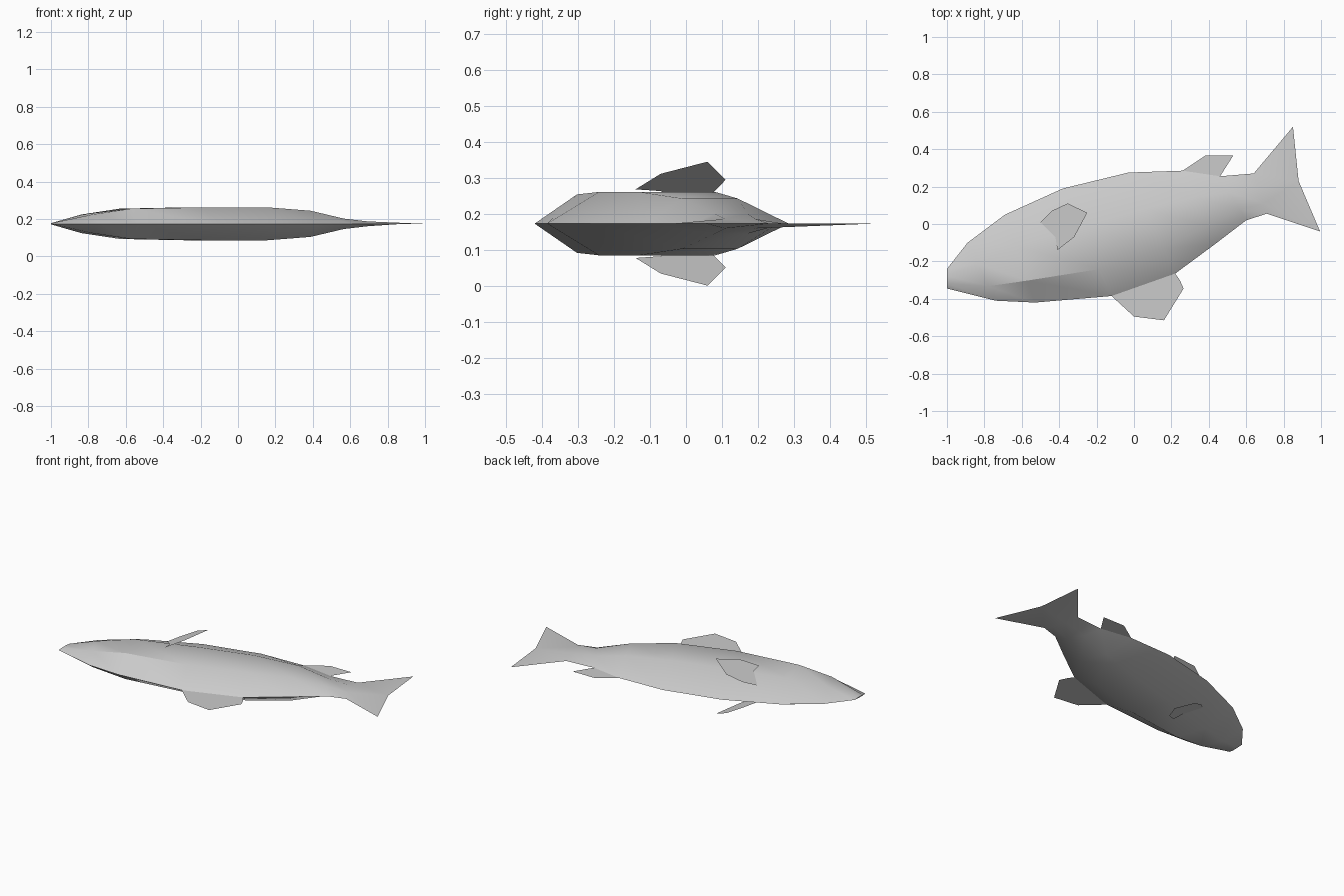
import bpy
import bmesh
from mathutils import Vector

cube = bpy.data.objects.get("Cube")
if cube:
    bpy.data.objects.remove(cube, do_unlink=True)

MID = 0.174    # height of the fish's plane of symmetry

grey = bpy.data.materials.new("pale_grey")
grey.use_nodes = True
colour = (0.6, 0.6, 0.6, 1)
grey.diffuse_color = colour
grey.node_tree.nodes["Principled BSDF"].inputs["Base Color"].default_value = colour


def finish(name, bm):
    mesh = bpy.data.meshes.new(name)
    bm.to_mesh(mesh)
    bm.free()
    mesh.materials.append(grey)
    obj = bpy.data.objects.new(name, mesh)
    bpy.context.collection.objects.link(obj)
    return obj


def plate(name, outline, height=lambda x: MID):
    """Thin fin from a flat outline, listed anticlockwise."""
    bm = bmesh.new()
    bm.faces.new([bm.verts.new((x, y, height(x))) for x, y in outline])
    return finish(name, bm)


# Body stations: back point, belly point, half thickness
stations = [
    ((-1.00, -0.24), (-1.00, -0.345), 0.003),
    ((-0.89, -0.10), (-0.74, -0.41), 0.05),
    ((-0.69, 0.05), (-0.53, -0.42), 0.081),
    ((-0.38, 0.19), (-0.12, -0.385), 0.088),
    ((-0.03, 0.275), (0.22, -0.265), 0.088),
    ((0.26, 0.285), (0.43, -0.11), 0.07),
    ((0.46, 0.255), (0.60, 0.02), 0.028),
    ((0.64, 0.27), (0.71, 0.055), 0.013),
]


def ring(back, belly, high, low, t):
    """Six-sided section: back edge, two flank ridges, belly edge, mirrored."""
    pts = [(back, 0), (high, t), (low, t), (belly, 0), (low, -t), (high, -t)]
    return [(p[0], p[1], MID + z) for p, z in pts]


rings = []
for back, belly, t in stations:
    a, b = Vector(belly), Vector(back)
    rings.append(ring(back, belly, a.lerp(b, 0.64), a.lerp(b, 0.25), t))
# Forked tail tapers to a knife edge
fork = (0.88, 0.23)
rings.append(ring((0.85, 0.52), (0.995, -0.04), fork, fork, 0))

bm = bmesh.new()
loops = [[bm.verts.new(p) for p in r] for r in rings]
for r, s in zip(loops, loops[1:]):
    for i in range(6):
        j = (i + 1) % 6
        bm.faces.new((r[i], r[j], s[j], s[i]))
bm.faces.new(loops[0])
bmesh.ops.remove_doubles(bm, verts=bm.verts, dist=0.0005)
bmesh.ops.recalc_face_normals(bm, faces=bm.faces)
body = finish("body_and_tail", bm)
bpy.context.view_layer.objects.active = body
body.select_set(True)
bpy.ops.object.shade_smooth_by_angle(angle=0.524)
body.select_set(False)

# Fins along the back and the belly
plate("dorsal_fin", [(0.26, 0.285), (0.46, 0.255), (0.53, 0.365), (0.38, 0.365)])
plate("anal_fin", [(-0.12, -0.385), (0.0, -0.495), (0.16, -0.515), (0.265, -0.345),
                   (0.245, -0.30), (0.22, -0.265)])

# Paired side fins, raked away from the flanks
side_fin = [(-0.50, 0.01), (-0.42, -0.07), (-0.41, -0.14), (-0.32, -0.07),
            (-0.25, 0.06), (-0.355, 0.11), (-0.44, 0.07)]
for name, side in (("upper_side_fin", 1), ("lower_side_fin", -1)):
    plate(name, side_fin[::side], lambda x: MID + side * (0.088 + 0.48 * (x + 0.425)))
